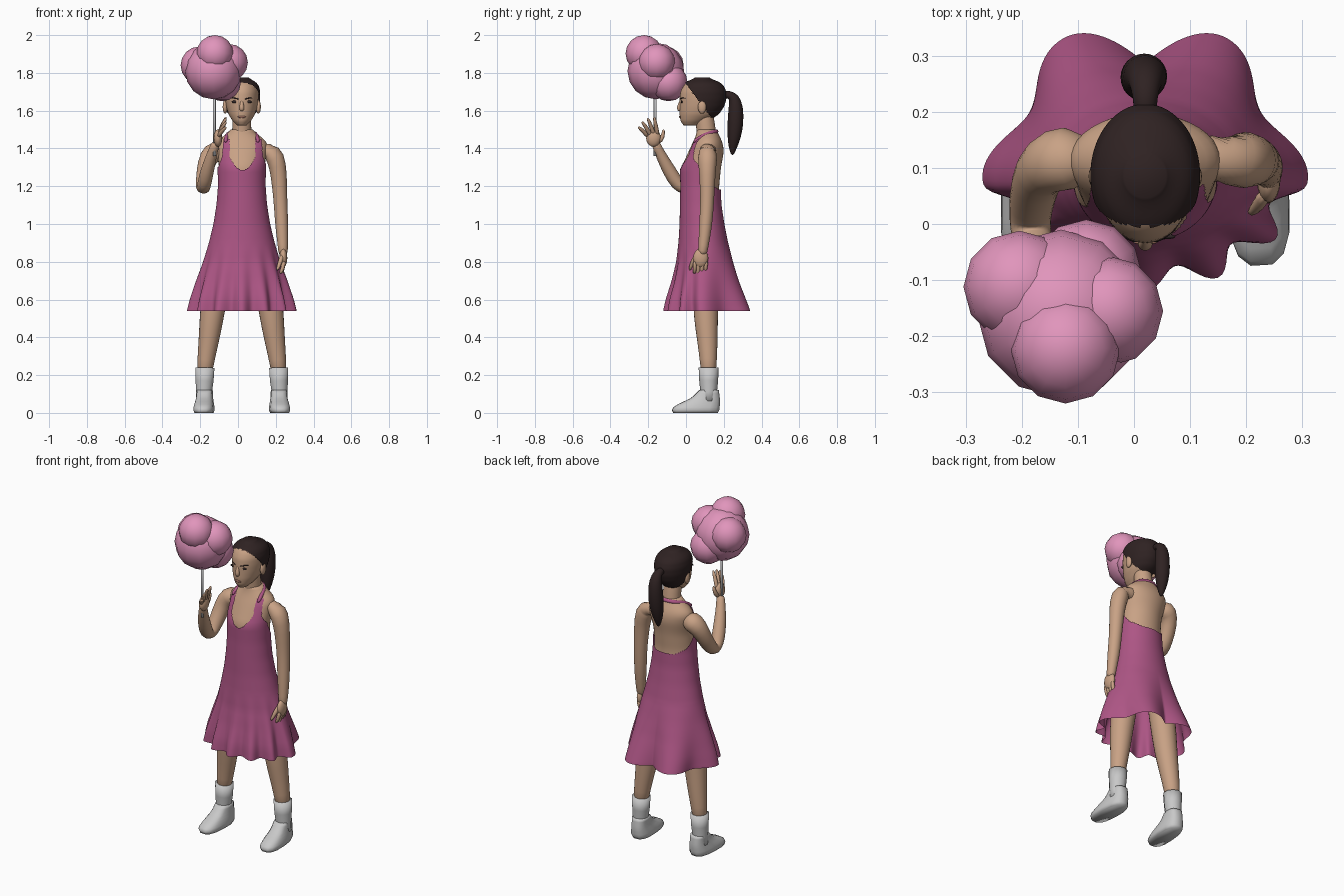
import bpy, bmesh, math
from mathutils import Vector, Matrix

if "Cube" in bpy.data.objects:
    bpy.data.objects.remove(bpy.data.objects["Cube"])

CX = 0.02  # the figure stands slightly off the centre plane


def mat(name, *rgb):
    m = bpy.data.materials.new(name)
    m.diffuse_color = (*rgb, 1)
    m.use_nodes = True
    m.node_tree.nodes["Principled BSDF"].inputs["Base Color"].default_value = m.diffuse_color
    return m


SKIN = mat("skin", 0.58, 0.36, 0.235)
HAIR = mat("dark_hair", 0.028, 0.016, 0.016)
DRESS = mat("raspberry_dress", 0.42, 0.092, 0.235)
CANDY = mat("candy_pink", 0.75, 0.30, 0.50)
STICK = mat("stick_grey", 0.55, 0.55, 0.56)
WHITE = mat("sock_and_shoe_grey", 0.58, 0.58, 0.58)
LIPS = mat("lips", 0.40, 0.19, 0.14)
EYES = mat("eye_dark", 0.03, 0.02, 0.02)


def finish(name, bm, material, subsurf=0):
    bmesh.ops.recalc_face_normals(bm, faces=bm.faces)
    me = bpy.data.meshes.new(name)
    bm.to_mesh(me)
    bm.free()
    me.polygons.foreach_set("use_smooth", [True] * len(me.polygons))
    me.materials.append(material)
    ob = bpy.data.objects.new(name, me)
    bpy.context.collection.objects.link(ob)
    if subsurf:
        mod = ob.modifiers.new("smooth", 'SUBSURF')
        mod.levels = mod.render_levels = subsurf
    return ob


def lin(table, z):
    """Piecewise linear lookup in rows (z, values...)."""
    if z <= table[0][0]:
        return table[0][1:]
    for a, b in zip(table, table[1:]):
        if z <= b[0]:
            t = (z - a[0]) / (b[0] - a[0])
            return [p + (q - p) * t for p, q in zip(a[1:], b[1:])]
    return table[-1][1:]


def ring(table, z, soft):
    rows = [lin(table, z + k * soft) for k in (-1, -.5, 0, .5, 1)]
    return [sum(c) / 5 for c in zip(*rows)]


def skin_rings(bm, rings, caps=True):
    vs = [[bm.verts.new(p) for p in r] for r in rings]
    n = len(vs[0])
    for a, b in zip(vs, vs[1:]):
        for i in range(n):
            bm.faces.new((a[i], a[(i + 1) % n], b[(i + 1) % n], b[i]))
    if caps:
        bm.faces.new(vs[0][::-1])
        bm.faces.new(vs[-1])


def loft(name, table, z0, z1, rows, material, seg=32, grow=0.0, power=2, soft=.02,
         keep=None, shape=None, caps=True, cx=CX):
    """Stack of rounded cross-sections (z, half width, y front, y back)."""
    bm, rings = bmesh.new(), []
    for j in range(rows + 1):
        z = z0 + (z1 - z0) * j / rows
        hx, ya, yb = ring(table, z, soft)
        r = []
        for i in range(seg):
            a = 2 * math.pi * i / seg
            c, s = math.cos(a), math.sin(a)
            c = math.copysign(abs(c) ** (2 / power), c)
            s = math.copysign(abs(s) ** (2 / power), s)
            k = shape(a, z) if shape else 1
            r.append((cx + (hx + grow) * c * k, (ya + yb) / 2 + ((yb - ya) / 2 + grow) * s * k, z))
        rings.append(r)
    skin_rings(bm, rings, caps)
    if keep:
        drop = [f for f in bm.faces if not keep(f.calc_center_median())]
        bmesh.ops.delete(bm, geom=drop, context='FACES')
    return finish(name, bm, material)


def tube(name, pts, material, seg=12, ref=(1, 0, 0), subsurf=1):
    """Tapered round limb through points (x, y, z, radius)."""
    bm, rings = bmesh.new(), []
    P = [Vector(p[:3]) for p in pts]
    for i, p in enumerate(P):
        t = (P[min(i + 1, len(P) - 1)] - P[max(i - 1, 0)]).normalized()
        u = t.cross(Vector(ref)).normalized()
        v = t.cross(u)
        rings.append([p + (u * math.cos(a) + v * math.sin(a)) * pts[i][3]
                      for a in [2 * math.pi * k / seg for k in range(seg)]])
    skin_rings(bm, rings)
    return finish(name, bm, material, subsurf)


def ball(name, loc, size, material, seg=16, rows=10):
    bm = bmesh.new()
    bmesh.ops.create_uvsphere(bm, u_segments=seg, v_segments=rows, radius=1)
    bmesh.ops.transform(bm, matrix=Matrix.LocRotScale(Vector(loc), None, Vector(size)), verts=bm.verts)
    return finish(name, bm, material)


# torso and dress share one set of cross-sections
BODY = [(.53, .29, -.115, .36), (.6, .272, -.1, .33), (.7, .237, -.068, .285), (.8, .198, -.044, .248),
        (.9, .166, -.032, .215), (1.0, .142, -.026, .195), (1.1, .126, -.024, .18), (1.2, .118, -.022, .175),
        (1.3, .12, -.024, .185), (1.38, .132, .012, .2), (1.43, .138, .035, .195), (1.46, .105, .05, .18),
        (1.5, .05, .06, .16)]
loft("torso", BODY, 1.05, 1.5, 30, SKIN, seg=40)


def pleats(a, z):
    """Big folds at the sides and back, finer ones in front."""
    depth = max(0, (.9 - z) / .36) ** 1.3
    b = math.degrees(math.atan2(math.sin(a), abs(math.cos(a))))
    if b > -12:
        k = (.23 if b < 62 else .36) * (.5 - .5 * math.cos(2 * math.pi * (b + 12) / 74))
    else:
        k = .17 * (.5 - .5 * math.cos(2 * math.pi * (b + 12) / 26))
    return 1 - k * depth


ARMHOLE = [(1.17, .3), (1.185, .17), (1.22, .12), (1.3, .07), (1.38, .07), (1.44, .09), (1.47, .12)]
OUTER = [(1.3, .13), (1.36, .108), (1.46, .1)]


def dress_keep(c):
    x = abs(c.x - CX - .004)
    if c.z > 1.17 and c.y > lin(ARMHOLE, c.z)[0]:
        return False
    if c.z > 1.3 and x > lin(OUTER, c.z)[0]:
        return False
    return not (c.z > 1.285 and x < .068 * min(1, (c.z - 1.285) / .07) ** .5)


loft("dress", BODY, .54, 1.45, 160, DRESS, seg=180, grow=.008, keep=dress_keep, shape=pleats, caps=False)
tube("halter_strap", [(CX + s * x, y, z, .012) for s, x, y, z in
                      [(-1, .086, .035, 1.43), (-1, .082, .09, 1.47), (-1, .062, .14, 1.485), (-1, .03, .162, 1.49),
                       (1, .03, .162, 1.49), (1, .062, .14, 1.485), (1, .082, .09, 1.47), (1, .086, .035, 1.43)]],
     DRESS, seg=8, ref=(0, 0, 1))

# head, hair cap and ponytail
HEAD = [(1.522, .022, -.01, .06), (1.54, .045, -.028, .1), (1.58, .07, -.034, .165), (1.62, .082, -.034, .192),
        (1.66, .088, -.034, .205), (1.7, .089, -.03, .205), (1.735, .08, -.012, .19), (1.757, .06, .015, .16),
        (1.772, .025, .06, .11)]
loft("head", HEAD, 1.522, 1.77, 30, SKIN, seg=36, soft=.01)
loft("hair_cap", HEAD, 1.55, 1.776, 60, HAIR, seg=120, grow=.009, soft=.01,
     keep=lambda c: c.y > .005 + (1.735 - c.z) * .75)
tube("neck", [(CX, .112, 1.42, .06), (CX, .108, 1.49, .052), (CX, .098, 1.56, .052), (CX, .09, 1.61, .05)], SKIN)
tube("ponytail", [(CX, .19, 1.68, .022), (CX, .225, 1.688, .022), (CX, .255, 1.672, .03), (CX, .265, 1.62, .041),
                  (CX - .003, .262, 1.53, .045), (CX - .006, .255, 1.46, .037), (CX - .008, .248, 1.41, .025),
                  (CX - .008, .245, 1.362, .006)], HAIR)


def on_face(x, z):
    hx, ya, yb = ring(HEAD, z, .01)
    return (ya + yb) / 2 - (yb - ya) / 2 * math.sqrt(1 - (x / hx) ** 2)


# face details
for s, side in ((-1, "right"), (1, "left")):
    ball(side + "_eye", (CX + s * .037, on_face(.037, 1.647), 1.647), (.017, .0045, .007), EYES)
    tube(side + "_brow", [(CX + s * x, on_face(x, z), z, r) for x, z, r in
                          [(.014, 1.66, .004), (.038, 1.668, .0048), (.06, 1.665, .002)]],
         HAIR, seg=6, ref=(0, 0, 1))
    ball(side + "_ear", (CX + s * .088, .085, 1.62), (.013, .022, .036), SKIN)
tube("nose", [(CX, -.024, 1.66, .007), (CX, -.032, 1.635, .01), (CX, -.037, 1.612, .015), (CX, -.03, 1.598, .011)], SKIN)
ball("mouth", (CX, on_face(0, 1.567), 1.567), (.022, .0048, .006), LIPS)

# legs, socks and shoes
SHOE = [(0, .05, -.07, .17), (.015, .057, -.076, .178), (.035, .055, -.066, .18), (.055, .05, -.025, .182),
        (.08, .045, .03, .18), (.12, .042, .07, .174)]
for s, side in ((-1, "right"), (1, "left")):
    tube(side + "_leg", [(CX + s * x, y, z, r) for x, y, z, r in
                         [(.1, .11, .9, .07), (.12, .107, .78, .076), (.145, .105, .62, .072), (.16, .105, .5, .066),
                          (.175, .114, .38, .056), (.19, .118, .28, .047), (.197, .12, .2, .042)]], SKIN)
    tube(side + "_sock", [(CX + s * x, .12, z, r) for x, z, r in
                          [(.195, .24, .053), (.197, .17, .05), (.2, .11, .044), (.203, .06, .042)]],
         WHITE, seg=10, subsurf=0)
    shoe = loft(side + "_shoe", SHOE, 0, .12, 8, WHITE, seg=14, power=2.8, soft=.001, cx=0)
    shoe.location.x = CX + s * .203
    shoe.rotation_euler.z = s * .06

# lowered arm and hand
tube("left_arm", [(.07, .118, 1.385, .06), (.13, .118, 1.395, .063), (.185, .115, 1.385, .059), (.212, .113, 1.31, .048),
                  (.22, .113, 1.2, .041), (.226, .112, 1.1, .037), (.232, .103, .98, .036), (.238, .092, .88, .027),
                  (.239, .085, .83, .026)], SKIN)
ball("left_palm", (.24, .078, .82), (.021, .04, .05), SKIN)
for i in range(4):
    y, lo = .05 + i * .019, (.735, .712, .718, .74)[i]
    tube(f"left_finger_{i + 1}", [(.243, y, .81, .013), (.238, y - .004, .765, .012), (.222, y - .006, lo, .008)],
         SKIN, seg=8)
tube("left_thumb", [(.236, .058, .84, .015), (.222, .033, .795, .013), (.206, .018, .752, .008)], SKIN, seg=8)

# raised arm and hand
tube("right_arm", [(-.03, .118, 1.38, .06), (-.09, .12, 1.39, .063), (-.145, .115, 1.375, .06), (-.17, .095, 1.32, .048),
                   (-.181, .05, 1.24, .043), (-.186, .012, 1.19, .039), (-.183, -.025, 1.188, .036),
                   (-.173, -.065, 1.24, .04), (-.15, -.115, 1.33, .033), (-.128, -.15, 1.4, .025),
                   (-.115, -.163, 1.435, .024)], SKIN)
ball("right_palm", (-.106, -.172, 1.455), (.023, .039, .046), SKIN)
for i, (y, z) in enumerate([(-.255, 1.515), (-.235, 1.545), (-.205, 1.565), (-.17, 1.57)]):
    y0 = -.2 + i * .017
    tube(f"right_finger_{i + 1}", [(-.105, y0, 1.46, .013), (-.085, (y0 + y) / 2, (1.475 + z) / 2, .012),
                                   (-.06, y, z, .008)], SKIN, seg=8)
tube("right_thumb", [(-.11, -.15, 1.43, .015), (-.108, -.122, 1.455, .013), (-.1, -.118, 1.505, .008)], SKIN, seg=8)

# cotton candy on a stick
tube("candy_stick", [(-.125, -.163, 1.36, .008), (-.125, -.163, 1.8, .008)], STICK, seg=8, subsurf=0)
for i, (x, y, z, r) in enumerate([(-.13, -.16, 1.81, .15), (-.122, -.222, 1.902, .098), (-.204, -.112, 1.84, .1),
                                  (-.046, -.155, 1.855, .098), (-.085, -.092, 1.75, .1)]):
    ball(f"candy_puff_{i + 1}", (x, y, z), (r, r, r), CANDY, seg=12, rows=8)
